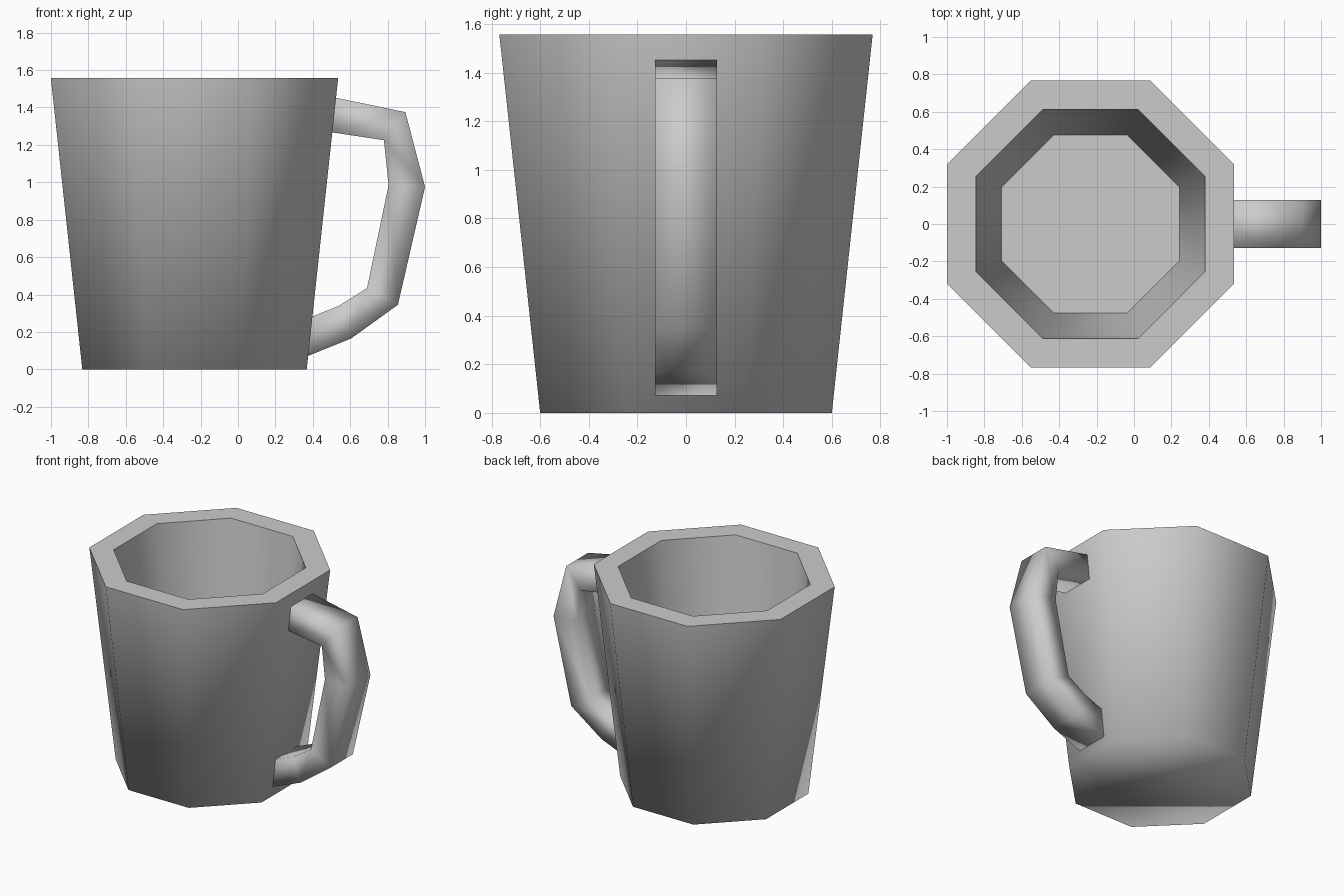
import bpy, bmesh, math

cube = bpy.data.objects.get("Cube")
if cube:
    bpy.data.objects.remove(cube, do_unlink=True)

glaze = bpy.data.materials.new("grey_glaze")
glaze.use_nodes = True
glaze.diffuse_color = (0.6, 0.6, 0.6, 1)
glaze.node_tree.nodes["Principled BSDF"].inputs["Base Color"].default_value = glaze.diffuse_color

CENTRE_X = -0.2325
SIDES = 8


def finish(bm, name):
    bmesh.ops.recalc_face_normals(bm, faces=bm.faces)
    for face in bm.faces:
        face.smooth = True
    mesh = bpy.data.meshes.new(name)
    bm.to_mesh(mesh)
    bm.free()
    mesh.materials.append(glaze)
    obj = bpy.data.objects.new(name, mesh)
    bpy.context.collection.objects.link(obj)
    return obj


def bridge(bm, a, b):
    n = len(a)
    for i in range(n):
        bm.faces.new((a[i], a[(i + 1) % n], b[(i + 1) % n], b[i]))


def octagon(bm, apothem, z):
    radius = apothem / math.cos(math.pi / SIDES)
    angles = [(i + 0.5) * math.tau / SIDES for i in range(SIDES)]
    return [bm.verts.new((CENTRE_X + radius * math.cos(a), radius * math.sin(a), z)) for a in angles]


# Hollow tapered cup: outer wall, flat rim, inner wall, inner floor
bm = bmesh.new()
profile = [(0.6, 0), (0.768, 1.557), (0.613, 1.557), (0.475, 0.17)]
rings = [octagon(bm, apothem, z) for apothem, z in profile]
for lower, upper in zip(rings, rings[1:]):
    bridge(bm, lower, upper)
bm.faces.new(rings[0])
bm.faces.new(rings[-1])
# Crisp edges round the rim and the inner floor
for ring in rings[1:]:
    for edge in bm.edges:
        if edge.verts[0] in ring and edge.verts[1] in ring:
            edge.smooth = False
finish(bm, "cup")

# Rectangular-section handle: outer and inner edge at each bend
bm = bmesh.new()
bends = [
    ((0.45, 1.467), (0.45, 1.275)),
    ((0.895, 1.375), (0.78, 1.225)),
    ((1.0, 0.975), (0.805, 0.985)),
    ((0.855, 0.345), (0.69, 0.435)),
    ((0.605, 0.165), (0.54, 0.34)),
    ((0.34, 0.058), (0.33, 0.255)),
]
HALF_WIDTH = 0.128
sections = []
for (ox, oz), (ix, iz) in bends:
    corners = [(ox, -1, oz), (ox, 1, oz), (ix, 1, iz), (ix, -1, iz)]
    sections.append([bm.verts.new((x, side * HALF_WIDTH, z)) for x, side, z in corners])
for a, b in zip(sections, sections[1:]):
    bridge(bm, a, b)
bm.faces.new(sections[0])
bm.faces.new(sections[-1])
finish(bm, "handle")
